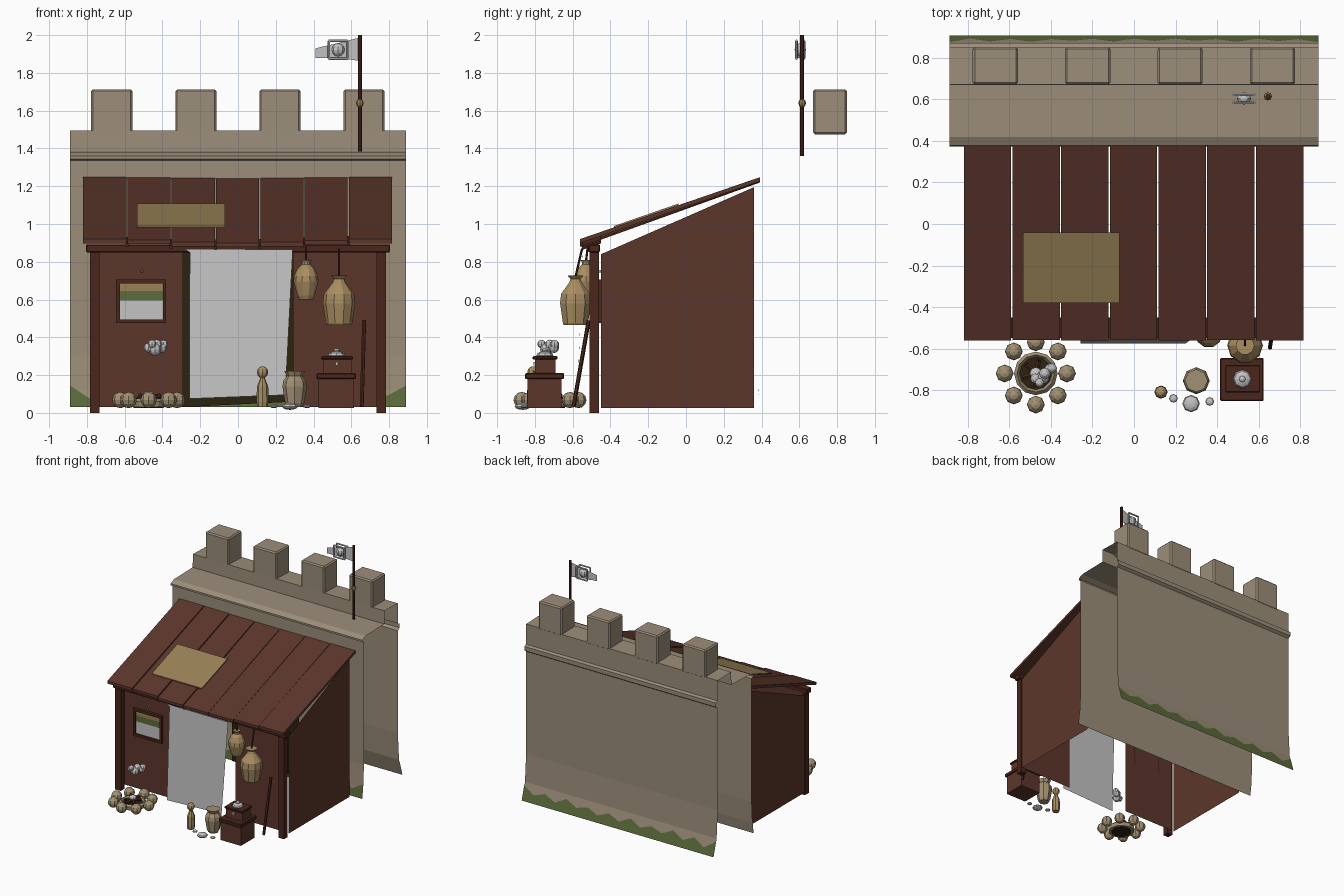
import bpy, bmesh, math, random
from mathutils import Vector, Matrix

if "Cube" in bpy.data.objects:
    bpy.data.objects.remove(bpy.data.objects["Cube"])

random.seed(4)

def material(name, r, g, b):
    lin = [((c / 255 + 0.055) / 1.055) ** 2.4 for c in (r, g, b)]
    m = bpy.data.materials.new(name)
    m.diffuse_color = (*lin, 1)
    m.use_nodes = True
    m.node_tree.nodes["Principled BSDF"].inputs["Base Color"].default_value = m.diffuse_color
    return m

STONE = material("grey_brown_stone", 156, 142, 122)
WOOD = material("red_brown_wood", 92, 54, 43)
DARK = material("dark_wood", 74, 38, 28)
CLOTH = material("pale_grey", 196, 196, 196)
STRAW = material("straw", 152, 129, 86)
CLAY = material("tan_clay", 170, 142, 98)
PEBBLE = material("pale_clay", 162, 144, 115)
GREEN = material("grass_green", 92, 108, 60)
BLACK = material("dark_interior", 42, 35, 16)

def mesh_object(name, verts, faces, mat):
    me = bpy.data.meshes.new(name)
    me.from_pydata([tuple(v) for v in verts], [], faces)
    me.materials.append(mat)
    ob = bpy.data.objects.new(name, me)
    bpy.context.collection.objects.link(ob)
    return ob

def bm_object(name, bm, mat):
    me = bpy.data.meshes.new(name)
    bm.to_mesh(me)
    bm.free()
    me.materials.append(mat)
    ob = bpy.data.objects.new(name, me)
    bpy.context.collection.objects.link(ob)
    return ob

def sheet(name, pts, mat):
    return mesh_object(name, pts, [list(range(len(pts)))], mat)

def box(name, x0, x1, y0, y1, z0, z1, mat, bevel=0):
    bm = bmesh.new()
    size = Matrix.Diagonal((x1 - x0, y1 - y0, z1 - z0, 1))
    mid = Matrix.Translation(((x0 + x1) / 2, (y0 + y1) / 2, (z0 + z1) / 2))
    bmesh.ops.create_cube(bm, size=1, matrix=mid @ size)
    ob = bm_object(name, bm, mat)
    if bevel:
        mod = ob.modifiers.new("bevel", "BEVEL")
        mod.width, mod.segments = bevel, 1
    return ob

def ball(name, center, radii, mat, u=8, v=6):
    bm = bmesh.new()
    m = Matrix.Translation(center) @ Matrix.Diagonal((*radii, 1))
    bmesh.ops.create_uvsphere(bm, u_segments=u, v_segments=v, radius=1, matrix=m)
    return bm_object(name, bm, mat)

def rod(name, a, b, r, mat, sides=6):
    a, b = Vector(a), Vector(b)
    d = b - a
    bm = bmesh.new()
    m = Matrix.Translation((a + b) / 2) @ d.to_track_quat('Z', 'Y').to_matrix().to_4x4()
    bmesh.ops.create_cone(bm, cap_ends=True, segments=sides, radius1=r, radius2=r,
                          depth=d.length, matrix=m)
    return bm_object(name, bm, mat)

def lathe(name, x, y, profile, mat, n=10):
    verts = [(x + r * math.cos(2 * math.pi * i / n), y + r * math.sin(2 * math.pi * i / n), z)
             for r, z in profile for i in range(n)]
    faces = [[k * n + i, k * n + (i + 1) % n, (k + 1) * n + (i + 1) % n, (k + 1) * n + i]
             for k in range(len(profile) - 1) for i in range(n)]
    faces += [list(range(n))[::-1], list(range((len(profile) - 1) * n, len(profile) * n))]
    return mesh_object(name, verts, faces, mat)

# Castle wall: open profile swept along x, with walkway, parapet and flared foot
W = 0.89
profile = [(.378, .03), (.39, .12), (.40, .3), (.40, 1.335), (.378, 1.345), (.378, 1.36),
           (.42, 1.38), (.67, 1.385), (.672, 1.495), (.85, 1.49), (.85, 1.32), (.872, 1.31),
           (.872, 1.275), (.85, 1.26), (.85, .4), (.865, .17), (.905, .03)]
verts = [(x, y, z) for y, z in profile for x in (W, -W)]
mesh_object("castle_wall", verts,
            [[2 * i, 2 * i + 1, 2 * i + 3, 2 * i + 2] for i in range(len(profile) - 1)], STONE)
for i in range(4):
    cx = -0.668 + i * 0.445
    box("merlon", cx - .109, cx + .109, .672, .852, 1.475, 1.713, STONE, .01)

# Jagged grass along both wall feet
def grass(name, foot, side):
    n = 18
    xs = [-W + 2 * W * i / n for i in range(n + 1)]
    def surf(z):
        for (ya, za), (yb, zb) in zip(foot, foot[1:]):
            if z <= zb:
                break
        return ya + (yb - ya) * (z - za) / (zb - za) + side * .004
    tops = [(.13 if i % 2 == 0 else .085) + random.uniform(-.01, .01) for i in range(n + 1)]
    tops[0] = tops[-1] = .145
    verts = [(x, surf(z), z) for x, t in zip(xs, tops) for z in (.03, .08, t)]
    faces = [[3 * i + k, 3 * i + 3 + k, 3 * i + 4 + k, 3 * i + 1 + k]
             for i in range(n) for k in (0, 1)]
    mesh_object(name, verts, faces, GREEN)

grass("front_grass", profile[:3], -1)
grass("back_grass", [profile[-1], profile[-2], profile[-3]], 1)

# Hut walls, posts and beam
for s in (-1, 1):
    sheet("side_wall", [(s * .785, -.45, .025), (s * .785, .36, .025),
                        (s * .785, .36, 1.195), (s * .785, -.45, .84)], WOOD)
    sheet("front_wall", [(s * .29, -.45, .03), (s * .765, -.45, .03),
                         (s * .765, -.45, .86), (s * .29, -.45, .86)], WOOD)
    box("post", s * .758 - .026, s * .758 + .026, -.51, -.46, 0, .85, DARK)
box("front_beam", -.805, .805, -.515, -.455, .85, .892, DARK, .005)
sheet("dark_doorway", [(-.31, .365, .03), (.31, .365, .06), (.31, .365, .87), (-.31, .365, .87)], BLACK)

# Door curtain
sheet("curtain", [(-.258, -.575, .075), (.25, -.575, .095), (.29, -.545, .865), (-.285, -.545, .868),
                  (-.255, -.546, .85)], CLOTH)

# Roof planks, alternately raised, with a straw patch
def slab(name, x0, x1, a, b, thick, mat):
    verts = [(x, y, z - t) for x in (x0, x1) for y, z in (a, b) for t in (0, thick)]
    return mesh_object(name, verts, [(0, 2, 3, 1), (4, 5, 7, 6), (0, 1, 5, 4),
                                     (2, 6, 7, 3), (0, 4, 6, 2), (1, 3, 7, 5)], mat)

for i in range(7):
    x0 = -.82 + i * .2345
    drop = (0, .005, .016, .02, .016, .008, 0)[i]
    slab("roof_plank", x0, x0 + .2285, (-.562 + .004 * (i % 2), .92 - drop),
         (.392, 1.248 - drop * .3), .022, WOOD)
    if i:
        slab("plank_seam", x0 - .011, x0 + .005, (-.55, .903 - drop), (-.45, .937 - drop), .02, DARK)
slab("straw_patch", -.535, -.07, (-.38, .99), (-.04, 1.108), .008, STRAW)

# Striped picture in a frame
for name, z0, z1, mat in (("picture_low", .49, .595, CLOTH), ("picture_mid", .595, .645, GREEN),
                          ("picture_top", .645, .69, STRAW)):
    box(name, -.63, -.392, -.459, -.452, z0, z1, mat)
for x0, x1, z0, z1 in ((-.645, -.38, .685, .705), (-.645, -.38, .475, .495),
                       (-.645, -.625, .495, .685), (-.398, -.38, .495, .685)):
    box("picture_frame", x0, x1, -.475, -.45, z0, z1, DARK)
ball("picture_nail", (-.51, -.457, .75), (.007, .01, .007), CLOTH)

# Flag on its pole
rod("flag_pole", (.645, .615, 1.36), (.645, .615, 2.0), .011, DARK, 8)
ball("pole_knot", (.645, .615, 1.64), (.02, .02, .024), STRAW)
sheet("flag", [(x, .615 - (.645 - x) * .09, z) for x, z in
               ((.635, 1.985), (.56, 1.965), (.41, 1.93), (.41, 1.88), (.56, 1.875), (.635, 1.865))], CLOTH)
for s in (-1, 1):
    y = .605 + s * .02
    for z in (1.875, 1.97):
        rod("flag_ornament_rail", (.48, y, z), (.58, y, z), .007, CLOTH)
    for x in (.48, .58):
        rod("flag_ornament_side", (x, y, 1.875), (x, y, 1.97), .007, CLOTH)
ball("flag_ornament_boss", (.53, .605, 1.922), (.035, .03, .035), CLOTH)

# Hanging and standing pots
def pot(name, x, y, z, r, h, mat, n=10):
    shape = ((.55, 0), (.7, .1), (1, .45), (.95, .6), (.7, .78), (.35, .88), (.33, .93), (.45, 1))
    lathe(name, x, y, [(r * a, z + h * b) for a, b in shape], mat, n)

pot("small_hanging_pot", .36, -.53, .6, .066, .21, CLAY)
rod("small_pot_rope", (.36, -.53, .8), (.36, -.52, .88), .006, DARK)
lathe("large_hanging_pot", .535, -.585, [(.065, .465), (.07, .475), (.086, .58), (.08, .63),
      (.035, .69), (.028, .71), (.045, .728)], CLAY)
rod("large_pot_rope", (.535, -.585, .72), (.535, -.55, .87), .006, DARK)
lathe("ground_pot", .3, -.755, [(.04, .03), (.05, .05), (.065, .14), (.06, .17), (.042, .195),
      (.055, .222)], PEBBLE, 8)
lathe("bottle", .13, -.81, [(.028, .03), (.032, .06), (.03, .14), (.014, .18), (.014, .19)], CLAY, 8)
ball("bottle_stopper", (.13, -.81, .215), (.03, .03, .032), CLAY)
for x, y, r in ((.275, -.865, .042), (.19, -.84, .021), (.365, -.855, .021)):
    ball("pale_pebble", (x, y, .035), (r, r, r * .45), CLOTH)

# Stacked crates with a pale bowl on top
box("lower_crate", .425, .615, -.84, -.66, .025, .19, WOOD)
box("lower_crate_lid", .415, .625, -.853, -.645, .18, .21, DARK, .005)
box("upper_crate", .45, .6, -.8, -.69, .21, .295, WOOD)
box("upper_crate_lid", .44, .608, -.812, -.68, .283, .3, DARK, .004)
box("crate_latch", .515, .53, -.808, -.798, .25, .27, CLOTH)
ball("crate_bowl", (.522, -.747, .305), (.045, .045, .022), CLOTH)
ball("crate_bowl_knob", (.522, -.747, .33), (.016, .016, .012), CLOTH)

# Leaning stick
rod("leaning_stick", (.655, -.595, .035), (.668, -.515, .49), .011, DARK)

# Fire ring with ash, logs and smoke
FX, FY = -.473, -.72
for i in range(8):
    a = i * math.pi / 4
    ball("fire_stone", (FX + .15 * math.cos(a), FY + .15 * math.sin(a), .068), (.043, .043, .043), PEBBLE)
lathe("fire_bed", FX, FY, [(.1, .03), (.105, .06), (.09, .075), (.075, .05)], PEBBLE, 12)
lathe("fire_ash", FX, FY, [(.08, .026), (.078, .055)], BLACK, 12)
for i in range(3):
    a = i * math.pi / 3 + .3
    dx, dy = .065 * math.cos(a), .065 * math.sin(a)
    rod("fire_log", (FX - dx, FY - dy, .07), (FX + dx, FY + dy, .09), .013, DARK)
ball("fire_ember", (FX, FY, .095), (.03, .03, .02), CLOTH)
for x, y, z, r in ((-.475, -.745, .345, .025), (-.44, -.74, .335, .033), (-.405, -.7, .345, .028),
                   (-.43, -.72, .36, .028), (-.395, -.695, .362, .024), (-.455, -.765, .365, .022)):
    ball("smoke_puff", (x, y, z), (r, r, r), CLOTH)
